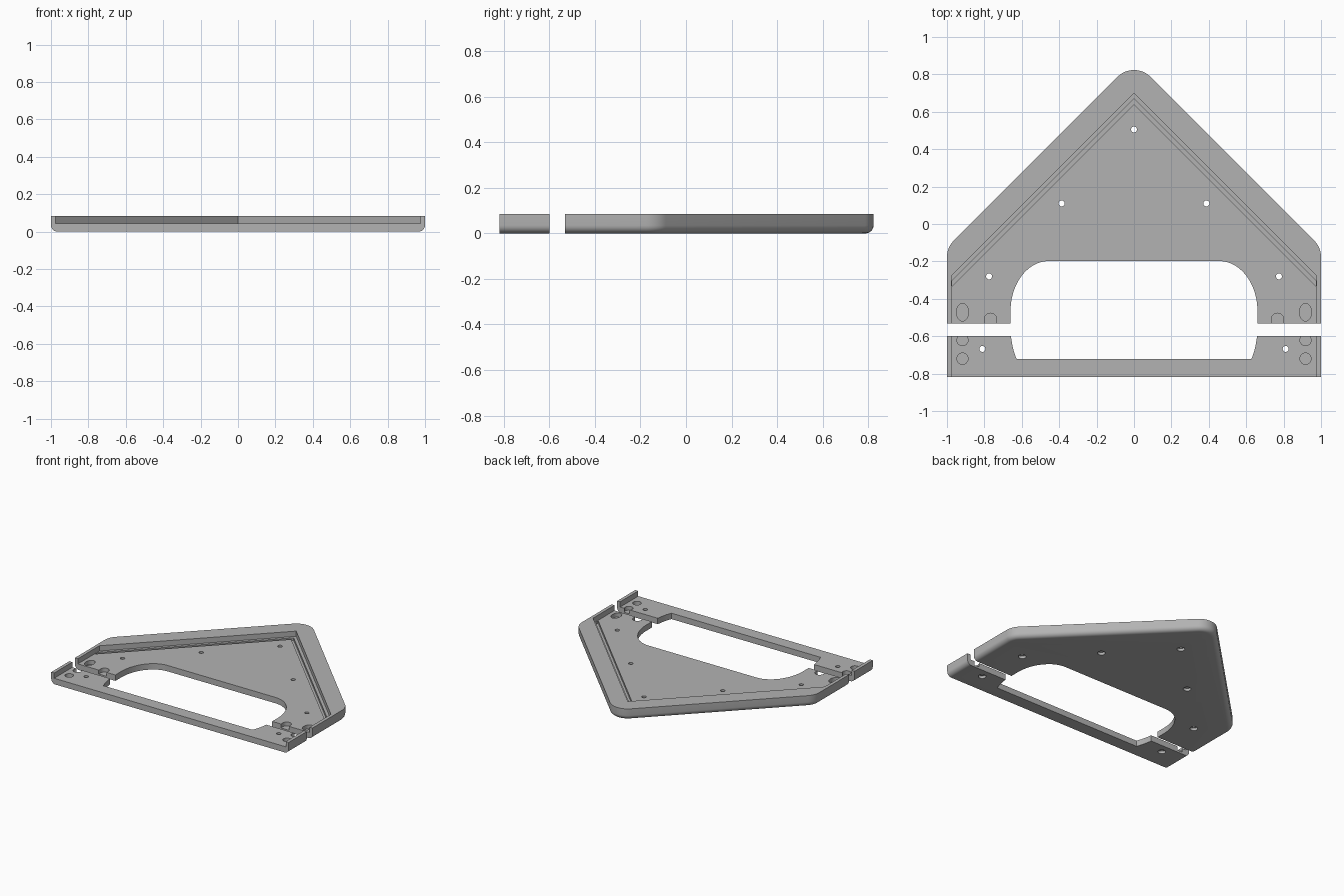
import bpy, bmesh, math
from mathutils import Vector

if "Cube" in bpy.data.objects:
    bpy.data.objects.remove(bpy.data.objects["Cube"])

TOP, FLOOR, ROUND = 0.085, 0.045, 0.035

grey = bpy.data.materials.new("plain grey")
grey.diffuse_color = (0.45, 0.45, 0.45, 1)
grey.use_nodes = True
grey.node_tree.nodes["Principled BSDF"].inputs["Base Color"].default_value = grey.diffuse_color


def loft(name, rings):
    """Closed solid from matching rings of 3D points, counter-clockwise, bottom to top."""
    bm = bmesh.new()
    rows = [[bm.verts.new(p) for p in ring] for ring in rings]
    n = len(rows[0])
    bm.faces.new(rows[0][::-1])
    bm.faces.new(rows[-1])
    for a, b in zip(rows, rows[1:]):
        for i in range(n):
            j = (i + 1) % n
            bm.faces.new((a[i], a[j], b[j], b[i]))
    bmesh.ops.recalc_face_normals(bm, faces=bm.faces[:])
    mesh = bpy.data.meshes.new(name)
    bm.to_mesh(mesh)
    bm.free()
    obj = bpy.data.objects.new(name, mesh)
    bpy.context.collection.objects.link(obj)
    mesh.materials.append(grey)
    return obj


def prism(pts, z0, z1):
    return loft("cutter", [[(x, y, z) for x, y in pts] for z in (z0, z1)])


def arc(cx, cy, rx, ry, a0, a1, n=12):
    out = []
    for i in range(n + 1):
        t = math.radians(a0 + (a1 - a0) * i / n)
        out.append((cx + rx * math.cos(t), cy + ry * math.sin(t)))
    return out


def mirrored(pts):
    """Append the x-mirrored points in reverse order, skipping points on the axis."""
    return pts + [(-x, y) for x, y in reversed(pts) if abs(x) > 1e-6]


def cut(obj, cutter):
    mod = obj.modifiers.new("cut", 'BOOLEAN')
    mod.operation, mod.solver, mod.object = 'DIFFERENCE', 'EXACT', cutter
    bpy.context.view_layer.objects.active = obj
    bpy.ops.object.modifier_apply(modifier=mod.name)
    bpy.data.objects.remove(cutter, do_unlink=True)


def pocket(obj, x, y, rx, ry, z0, z1, n=24):
    cut(obj, prism(arc(x, y, rx, ry, 0, 360 * (n - 1) / n, n - 1), z0, z1))


def screw_hole(obj, x, y):
    pocket(obj, x, y, 0.016, 0.016, -0.1, 0.2)
    pocket(obj, x, y, 0.027, 0.027, -0.1, 0.02)


def finish(obj):
    bpy.ops.object.select_all(action='DESELECT')
    obj.select_set(True)
    bpy.context.view_layer.objects.active = obj
    bpy.ops.object.shade_smooth_by_angle(angle=math.radians(30))


# bottom rounding steps: (inset, height)
steps = []
for i in range(7):
    t = math.radians(15 * i)
    steps.append((ROUND * (1 - math.sin(t)), ROUND * (1 - math.cos(t))))
steps.append((0, TOP))

# triangular frame outline, 45 degree sides with rounded corners
R, C = 0.125, 0.875
side_y = C - R * math.sqrt(2) - (1 - R)


def frame_outline(d):
    r = R - d
    pts = [(1 - d, -0.532)]
    pts += arc(1 - R, side_y, r, r, 0, 45, 8)
    pts += arc(0, C - R * math.sqrt(2), r, r, 45, 90, 8)
    return mirrored(pts)


frame = loft("triangle_frame", [[(x, y, z) for x, y in frame_outline(d)] for d, z in steps])

# recessed floor inside the rim
W = 0.975
cut(frame, prism(mirrored([(W, -0.7), (W, -0.275), (0, 0.70)]), FLOOR, 0.2))
# groove running beside the rim
g = W - 0.001
cut(frame, prism([(g, 0.64 - g), (g, 0.67 - g), (0, 0.67),
                  (-g, 0.67 - g), (-g, 0.64 - g), (0, 0.64)], 0.025, 0.07))
# large arched opening
cut(frame, prism(mirrored([(0.66, -0.7)] + arc(0.455, -0.465, 0.205, 0.267, 0, 90, 20)), -0.1, 0.2))

screw_hole(frame, 0, 0.505)
for s in (-1, 1):
    screw_hole(frame, s * 0.387, 0.11)
    screw_hole(frame, s * 0.775, -0.28)
    # oval pocket and open-ended slot
    pocket(frame, s * 0.917, -0.472, 0.032, 0.047, 0.015, 0.07)
    slot = [(0.033, -0.6), *arc(0, -0.51, 0.033, 0.033, 0, 180), (-0.033, -0.6)]
    cut(frame, prism([(s * 0.767 + x, y) for x, y in slot], 0.015, 0.07))
finish(frame)

# separate front bar
F, B = -0.818, -0.60
bar = loft("front_bar", [[(-1 + d, F, z), (1 - d, F, z), (1 - d, B, z), (-1 + d, B, z)]
                         for d, z in steps])
cut(bar, prism([(-W, -1), (W, -1), (W, -0.4), (-W, -0.4)], FLOOR, 0.2))
cut(bar, prism(mirrored([(0.628, -0.722), (0.643, -0.68), (0.652, -0.64),
                         (0.658, -0.60), (0.66, -0.5)]), -0.1, 0.2))
for s in (-1, 1):
    screw_hole(bar, s * 0.811, -0.668)
    pocket(bar, s * 0.917, -0.72, 0.03, 0.03, 0.015, 0.07)
    pocket(bar, s * 0.917, -0.621, 0.03, 0.03, 0.015, 0.07)
finish(bar)
